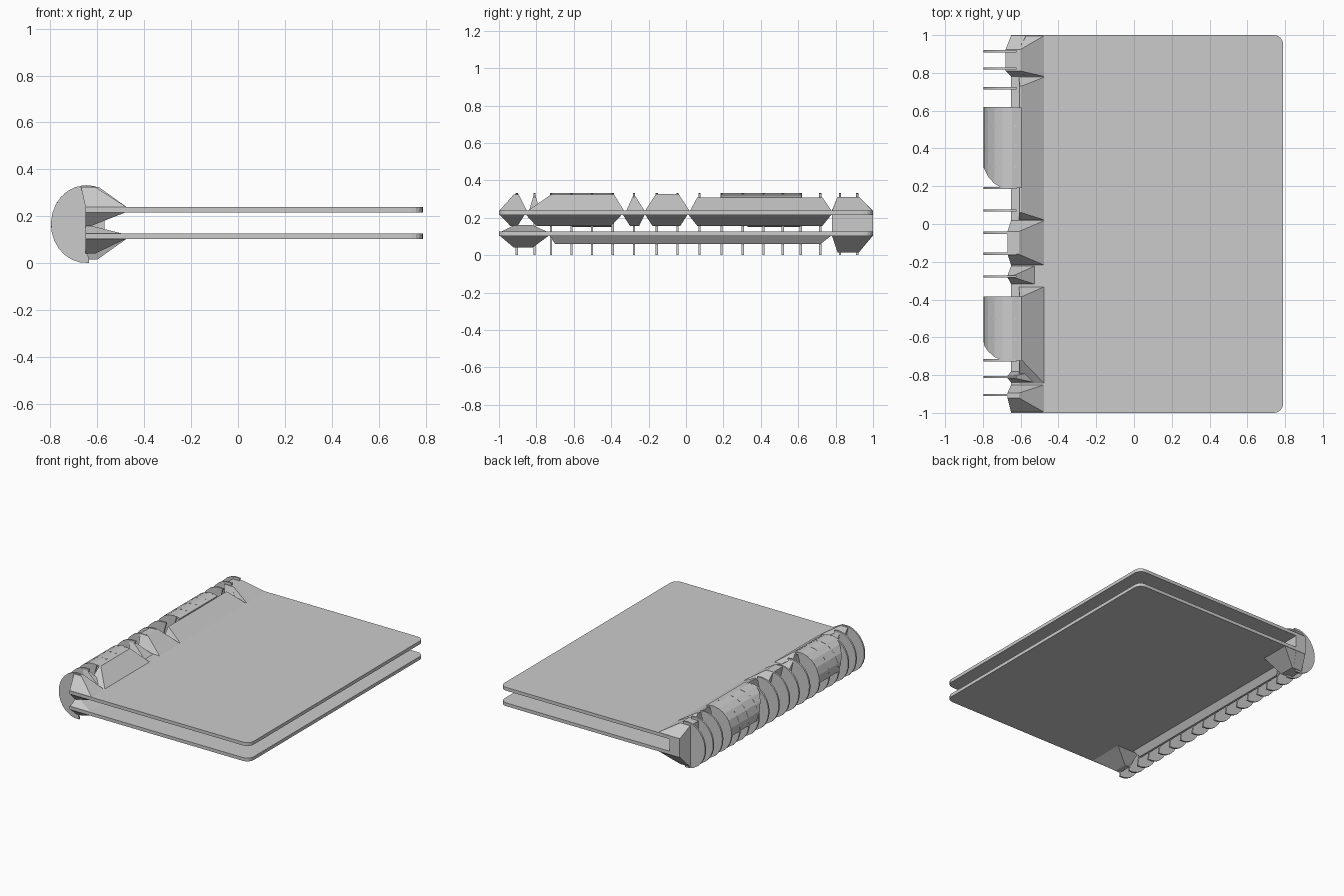
import bpy, bmesh
from math import sin, cos, radians

if "Cube" in bpy.data.objects:
    bpy.data.objects.remove(bpy.data.objects["Cube"])


def finish(name, bm):
    bmesh.ops.recalc_face_normals(bm, faces=bm.faces)
    me = bpy.data.meshes.new(name)
    bm.to_mesh(me)
    bm.free()
    ob = bpy.data.objects.new(name, me)
    bpy.context.collection.objects.link(ob)
    return ob


def prism(name, pts, vec):
    """Extrude a closed outline of 3D points along vec."""
    bm = bmesh.new()
    f = bm.faces.new([bm.verts.new(p) for p in pts])
    r = bmesh.ops.extrude_face_region(bm, geom=[f])
    moved = [v for v in r["geom"] if isinstance(v, bmesh.types.BMVert)]
    bmesh.ops.translate(bm, verts=moved, vec=vec)
    return finish(name, bm)


def hull(name, pts):
    bm = bmesh.new()
    for p in pts:
        bm.verts.new(p)
    r = bmesh.ops.convex_hull(bm, input=bm.verts)
    loose = [v for v in bm.verts if not v.link_faces]
    bmesh.ops.delete(bm, geom=loose, context='VERTS')
    return finish(name, bm)


def web(name, base_y, ridge_y, base_z, ridge_z, base_x=(-0.65, -0.47), ridge_x=(-0.66, -0.6)):
    """Tapered gusset from a cover's edge to a ridge on the binding."""
    pts = [(x, y, base_z) for x in base_x for y in base_y]
    pts += [(x, y, ridge_z) for x in ridge_x for y in ridge_y]
    return hull(name, pts)


def arc(a0, a1, n, r=1.0):
    out = []
    for i in range(n + 1):
        a = radians(a0 + (a1 - a0) * i / n)
        out.append((-0.648 + 0.15 * r * cos(a), 0.166 + 0.166 * r * sin(a)))
    return out


# covers with rounded outer corners
def cover(name, z0, z1):
    c = []
    for sy, a0 in ((-1, -90), (1, 0)):
        for i in range(5):
            a = radians(a0 + 22.5 * i)
            c.append((0.74 + 0.05 * cos(a), sy * 0.95 + 0.05 * sin(a), z0))
    c += [(-0.65, 1, z0), (-0.65, -1, z0)]
    return prism(name, c, (0, 0, z1 - z0))


cover("bottom_cover", 0.103, 0.127)
cover("top_cover", 0.215, 0.239)

# thin ring fins along the binding
ring_y = [-0.905, -0.81, -0.722, -0.612, -0.503, -0.392, -0.278, -0.157, -0.046,
          0.072, 0.19, 0.303, 0.415, 0.517, 0.613, 0.718, 0.823, 0.915]
outline = arc(80, 275, 14) + [(-0.65, 0.1), (-0.65, 0.22)]
for i, y in enumerate(ring_y):
    prism(f"ring_{i + 1}", [(x, y - 0.006, z) for x, z in outline], (0, 0.012, 0))

# gussets above the top cover
top_webs = [((-1, -0.85), (-0.92, -0.895), 0.325), ((-0.84, -0.78), (-0.815, -0.805), 0.32),
            ((-0.85, -0.33), (-0.72, -0.385), 0.325), ((-0.32, -0.22), (-0.282, -0.274), 0.32),
            ((-0.22, 0.02), (-0.16, -0.04), 0.328), ((0.02, 0.78), (0.06, 0.73), 0.308)]
for i, (b, r, z) in enumerate(top_webs):
    narrow = i in (1, 3)
    wide = i in (2, 5)
    web(f"top_gusset_{i + 1}", b, r, 0.235, z,
        base_x=(-0.65, -0.52) if narrow else (-0.61, -0.47) if wide else (-0.65, -0.47),
        ridge_x=(-0.67, -0.64) if narrow else (-0.605, -0.595) if wide else (-0.67, -0.61))

# gussets hanging under the top cover
for i, (b, r) in enumerate([((-0.86, -0.34), (-0.8, -0.4)), ((-0.34, -0.22), (-0.3, -0.25)),
                            ((-0.22, 0.01), (-0.18, -0.03)), ((0.01, 0.78), (0.06, 0.73))]):
    web(f"inner_gusset_{i + 1}", b, r, 0.22, 0.157, base_x=(-0.65, -0.48), ridge_x=(-0.65, -0.63))
web("inner_front_gusset", (-1, -0.86), (-0.94, -0.9), 0.22, 0.157, ridge_x=(-0.65, -0.63))
web("lower_front_gusset", (-1, -0.73), (-0.92, -0.82), 0.12, 0.16, ridge_x=(-0.65, -0.63))

# gussets under the bottom cover
web("bottom_front_gusset", (-1, -0.73), (-0.92, -0.82), 0.107, 0.04, ridge_x=(-0.65, -0.61))
web("bottom_strip", (-0.73, 0.78), (-0.7, 0.72), 0.107, 0.06,
    base_x=(-0.65, -0.6), ridge_x=(-0.65, -0.635))

# solid block joining both covers at the back end
back = [(x, y, z) for x in (-0.65, -0.47) for y in (0.78, 1.0) for z in (0.105, 0.238) if x < -0.6]
back += [(-0.57, y, z) for y in (0.78, 1.0) for z in (0.105, 0.238)]
back += [(x, y, z) for x in (-0.68, -0.61) for y in (0.81, 0.925) for z in (0.015, 0.312)]
hull("back_end_block", back)
web("back_top_gusset", (0.78, 1), (0.81, 0.925), 0.235, 0.312)
web("back_bottom_gusset", (0.78, 1), (0.81, 0.925), 0.107, 0.015)


# curved sleeves wrapping the upper outside of the rings
def sleeve(name, y0, y1, taper0, taper1):
    n = 6
    bm = bmesh.new()
    sides = []
    outer, inner = arc(70, 185, n), arc(70, 185, n, 0.92)
    for ring in (outer, inner):
        rows = []
        for i, (x, z) in enumerate(ring):
            t = max(0, i / n - 0.4) / 0.6
            rows.append((bm.verts.new((x, y0 + taper0 * t, z)), bm.verts.new((x, y1 - taper1 * t, z))))
        sides.append(rows)
    o, k = sides
    for i in range(n):
        bm.faces.new((o[i][0], o[i + 1][0], o[i + 1][1], o[i][1]))
        bm.faces.new((k[i][0], k[i][1], k[i + 1][1], k[i + 1][0]))
        for s in (0, 1):
            bm.faces.new((o[i][s], k[i][s], k[i + 1][s], o[i + 1][s]))
    for i in (0, n):
        bm.faces.new((o[i][0], o[i][1], k[i][1], k[i][0]))
    return finish(name, bm)


sleeve("back_sleeve", 0.19, 0.618, 0.14, 0)
sleeve("front_sleeve", -0.722, -0.385, 0.11, 0)
